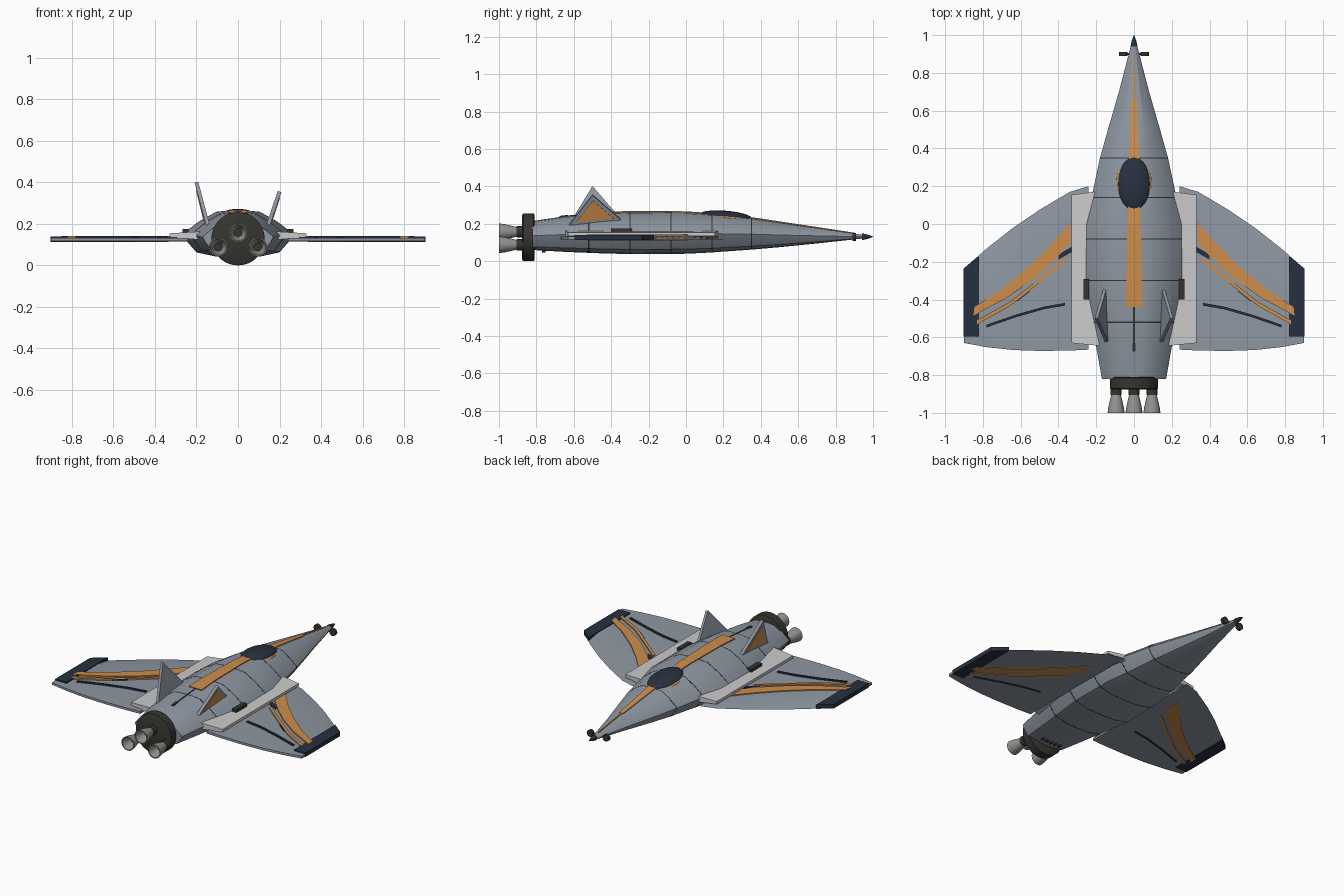
import bpy, bmesh, math
from mathutils import Vector, Matrix

if "Cube" in bpy.data.objects:
    bpy.data.objects.remove(bpy.data.objects["Cube"])


def mat(name, c):
    m = bpy.data.materials.new(name)
    m.diffuse_color = (*c, 1)
    m.use_nodes = True
    m.node_tree.nodes["Principled BSDF"].inputs["Base Color"].default_value = m.diffuse_color
    return m


HULL = mat("hull_grey", (0.27, 0.31, 0.36))
LIGHT = mat("light_panel", (0.66, 0.68, 0.68))
ORANGE = mat("orange", (0.62, 0.27, 0.07))
NAVY = mat("navy", (0.02, 0.03, 0.05))
BLACK = mat("dark_metal", (0.035, 0.035, 0.03))
NOZZLE = mat("nozzle_metal", (0.3, 0.29, 0.27))


def finish(name, bm, m, smooth=None):
    bmesh.ops.recalc_face_normals(bm, faces=bm.faces)
    me = bpy.data.meshes.new(name)
    bm.to_mesh(me)
    bm.free()
    ob = bpy.data.objects.new(name, me)
    bpy.context.collection.objects.link(ob)
    me.materials.append(m)
    if smooth:
        bpy.ops.object.select_all(action='DESELECT')
        ob.select_set(True)
        bpy.context.view_layer.objects.active = ob
        bpy.ops.object.shade_smooth_by_angle(angle=math.radians(smooth))
    return ob


def skin(name, rings, m, smooth=None, caps=True):
    """Bridge closed rings of equal length."""
    bm = bmesh.new()
    vs = [[bm.verts.new(p) for p in r] for r in rings]
    n = len(rings[0])
    for a, b in zip(vs, vs[1:]):
        for i in range(n):
            bm.faces.new((a[i], a[(i + 1) % n], b[(i + 1) % n], b[i]))
    if caps:
        bm.faces.new(vs[0])
        bm.faces.new(vs[-1])
    return finish(name, bm, m, smooth)


def plate(name, pts, z0, z1, m):
    return skin(name, [[(x, y, z0) for x, y in pts], [(x, y, z1) for x, y in pts]], m)


def lathe(name, prof, cx, cz, m, n=32, caps=True):
    """Rings (y, radius) around an axis along y."""
    rings = [[(cx + r * math.cos(2 * math.pi * i / n), y, cz + r * math.sin(2 * math.pi * i / n))
              for i in range(n)] for y, r in prof]
    return skin(name, rings, m, 35, caps)


def box(name, loc, size, m):
    bm = bmesh.new()
    bmesh.ops.create_cube(bm, size=1, matrix=Matrix.Translation(loc) @ Matrix.Diagonal((*size, 1)))
    return finish(name, bm, m)


# fuselage: y, half width, top, bottom
ST = [(-0.82, 0.17, 0.215, 0.06), (-0.65, 0.2, 0.24, 0.05), (-0.45, 0.235, 0.258, 0.042),
      (-0.3, 0.262, 0.264, 0.038), (0, 0.258, 0.262, 0.04), (0.14, 0.225, 0.252, 0.047),
      (0.35, 0.18, 0.231, 0.062), (0.5, 0.138, 0.208, 0.075), (0.7, 0.08, 0.178, 0.095),
      (0.95, 0.015, 0.14, 0.122)]
HALF = [(0, 1), (0.2, 0.99), (0.4, 0.94), (0.7, 0.55), (0.97, 0.08), (1, -0.02),
        (0.92, -0.35), (0.76, -0.78), (0.4, -0.96), (0, -1)]
SECTION = HALF + [(-u, v) for u, v in HALF[-2:0:-1]]


def station(y):
    for a, b in zip(ST, ST[1:]):
        if y <= b[0]:
            t = (y - a[0]) / (b[0] - a[0])
            return [p + (q - p) * t for p, q in zip(a, b)]
    return ST[-1]


def ring(y, s=1.0):
    y, w, t, b = station(y)
    c, h = (t + b) / 2, (t - b) / 2
    return [(u * w * s, y, c + v * h * s) for u, v in SECTION]


skin("fuselage", [ring(s[0]) for s in ST], HULL, 25)
lathe("nose_tip", [(0.94, 0.018), (0.97, 0.012), (1.0, 0.001)], 0, 0.131, NAVY, 16)
for i, y in enumerate((0.35, 0.14, -0.08, -0.3, -0.52)):
    skin(f"panel_seam_{i}", [ring(y - 0.003, 1.005), ring(y + 0.003, 1.005)], BLACK)


# stripes along the spine, following the hull top: (y, half width)
def spine(name, pts, m, lift=0.005):
    rings = []
    for y, w in pts:
        z = station(y)[2]
        rings.append([(-w, y, z - 0.006), (w, y, z - 0.006), (w, y, z + lift), (-w, y, z + lift)])
    skin(name, rings, m)


spine("spine_stripe", [(-0.44, 0.046), (-0.3, 0.041), (0, 0.035), (0.14, 0.03)], ORANGE)
spine("nose_stripe", [(0.32, 0.03), (0.38, 0.024), (0.5, 0.019), (0.665, 0.014)], ORANGE)
spine("nose_pinstripe", [(0.66, 0.005), (0.7, 0.005), (0.9, 0.003)], ORANGE)
spine("spine_groove", [(-0.65, 0.004), (-0.44, 0.004)], BLACK, 0.003)
spine("spine_vent", [(-0.675, 0.008), (-0.63, 0.008)], BLACK, 0.006)

# canopy and its orange surround
for name, m, sc, z in (("canopy", NAVY, (0.085, 0.143, 0.032), 0.238),
                       ("canopy_rim", ORANGE, (0.094, 0.143, 0.022), 0.232)):
    bm = bmesh.new()
    bmesh.ops.create_uvsphere(bm, u_segments=32, v_segments=16, radius=1,
                              matrix=Matrix.Translation((0, 0.212, z)) @ Matrix.Rotation(-0.08, 4, 'X')
                              @ Matrix.Diagonal((*sc, 1)))
    finish(name, bm, m, 40)

# engine block and three bell nozzles
lathe("engine_ring", [(-0.81, 0.12), (-0.815, 0.128), (-0.87, 0.128), (-0.876, 0.118)], 0, 0.128, BLACK, 48)
for i, (x, z) in enumerate(((0, 0.157), (-0.095, 0.088), (0.095, 0.088))):
    lathe(f"nozzle_collar_{i}", [(-0.87, 0.03), (-0.905, 0.03)], x, z, BLACK, 24)
    lathe(f"nozzle_{i}", [(-0.9, 0.024), (-0.93, 0.032), (-0.97, 0.041), (-1.0, 0.045),
                          (-1.0, 0.039), (-0.96, 0.033), (-0.93, 0.02)], x, z, NOZZLE)
    lathe(f"nozzle_throat_{i}", [(-0.92, 0.02), (-0.937, 0.02)], x, z, BLACK, 20)
for i in range(5):
    lathe(f"belly_vent_{i}", [(-0.77, 0.008), (-0.75, 0.008)], (i - 2) * 0.032, 0.054, BLACK, 10)


def band(name, top, bottom, s, z0, z1, m):
    plate(name, [(s * x, y) for x, y in top + bottom[::-1]], z0, z1, m)


def line(name, pts, w, s, z0, z1, m):
    band(name, [(x, y + w) for x, y in pts], [(x, y - w) for x, y in pts], s, z0, z1, m)


LEAD = [(0.24, 0.2), (0.34, 0.17), (0.5, 0.075), (0.64, -0.02), (0.78, -0.13), (0.9, -0.235)]
TRAIL = [(0.24, -0.665), (0.34, -0.67), (0.5, -0.672), (0.64, -0.667), (0.78, -0.652), (0.9, -0.63)]
for s, side in ((1, "right"), (-1, "left")):
    # wing: thin panel whose front edge tapers
    rings = []
    for (x, a), (_, b) in zip(LEAD, TRAIL):
        k = a - 0.22 * (a - b)
        rings.append([(s * x, a, 0.117), (s * x, k, 0.136), (s * x, b, 0.131),
                      (s * x, b, 0.116), (s * x, k, 0.115)])
    skin(f"wing_{side}", rings, HULL, 20)
    # wing tip panel
    band(f"wing_tip_{side}", [(0.82, -0.17), (0.902, -0.235)], [(0.82, -0.595), (0.902, -0.595)],
         s, 0.113, 0.14, NAVY)
    # wing stripes reaching through both faces
    band(f"wing_stripe_{side}", [(0.335, 0.01), (0.44, -0.11), (0.55, -0.22), (0.7, -0.345), (0.845, -0.44)],
         [(0.335, -0.1), (0.42, -0.19), (0.53, -0.29), (0.68, -0.395), (0.85, -0.485)], s, 0.112, 0.142, ORANGE)
    line(f"wing_pinstripe_{side}", [(0.36, -0.185), (0.5, -0.3), (0.66, -0.425), (0.83, -0.52)],
         0.011, s, 0.112, 0.142, ORANGE)
    line(f"flap_line_{side}", [(0.365, -0.425), (0.48, -0.445), (0.62, -0.485), (0.78, -0.54)],
         0.007, s, 0.113, 0.141, NAVY)
    line(f"wing_patch_inner_{side}", [(0.33, -0.135), (0.4, -0.175)], 0.014, s, 0.13, 0.14, NAVY)
    line(f"wing_patch_outer_{side}", [(0.55, -0.345), (0.62, -0.4)], 0.012, s, 0.13, 0.14, NAVY)
    # light wing root strake
    rings = [[(s * x, y0, z0), (s * x, y1, z0), (s * x, y1, z1), (s * x, y0, z1)]
             for x, y0, y1, z0, z1 in ((0.15, -0.648, 0.178, 0.12, 0.165), (0.33, -0.63, 0.155, 0.136, 0.154))]
    skin(f"strake_{side}", rings, LIGHT)
    # side vent and nose thruster
    box(f"side_vent_{side}", (s * 0.253, -0.345, 0.166), (0.03, 0.11, 0.02), BLACK)
    lathe(f"nose_thruster_{side}", [(0.89, 0.022), (0.91, 0.022)], s * 0.057, 0.13, BLACK, 16)
    box(f"thruster_arm_{side}", (s * 0.03, 0.9, 0.13), (0.04, 0.008, 0.008), BLACK)
    # canted tail fin, the right one shorter, with an orange outer panel
    top = 0.355 if s > 0 else 0.4
    tri = [Vector((s * 0.145, -0.625, 0.195)), Vector((s * 0.2, -0.5, top)), Vector((s * 0.155, -0.345, 0.22))]
    nrm = (tri[1] - tri[0]).cross(tri[2] - tri[0]).normalized()
    nrm *= s if nrm.x > 0 else -s
    skin(f"tail_fin_{side}", [[p - nrm * 0.009 for p in tri], [p + nrm * 0.009 for p in tri]], HULL)
    mid = sum(tri, Vector()) / 3
    inner = [mid + (p - mid) * 0.72 for p in tri]
    skin(f"tail_fin_panel_{side}", [[p for p in inner], [p + nrm * 0.012 for p in inner]], ORANGE)
